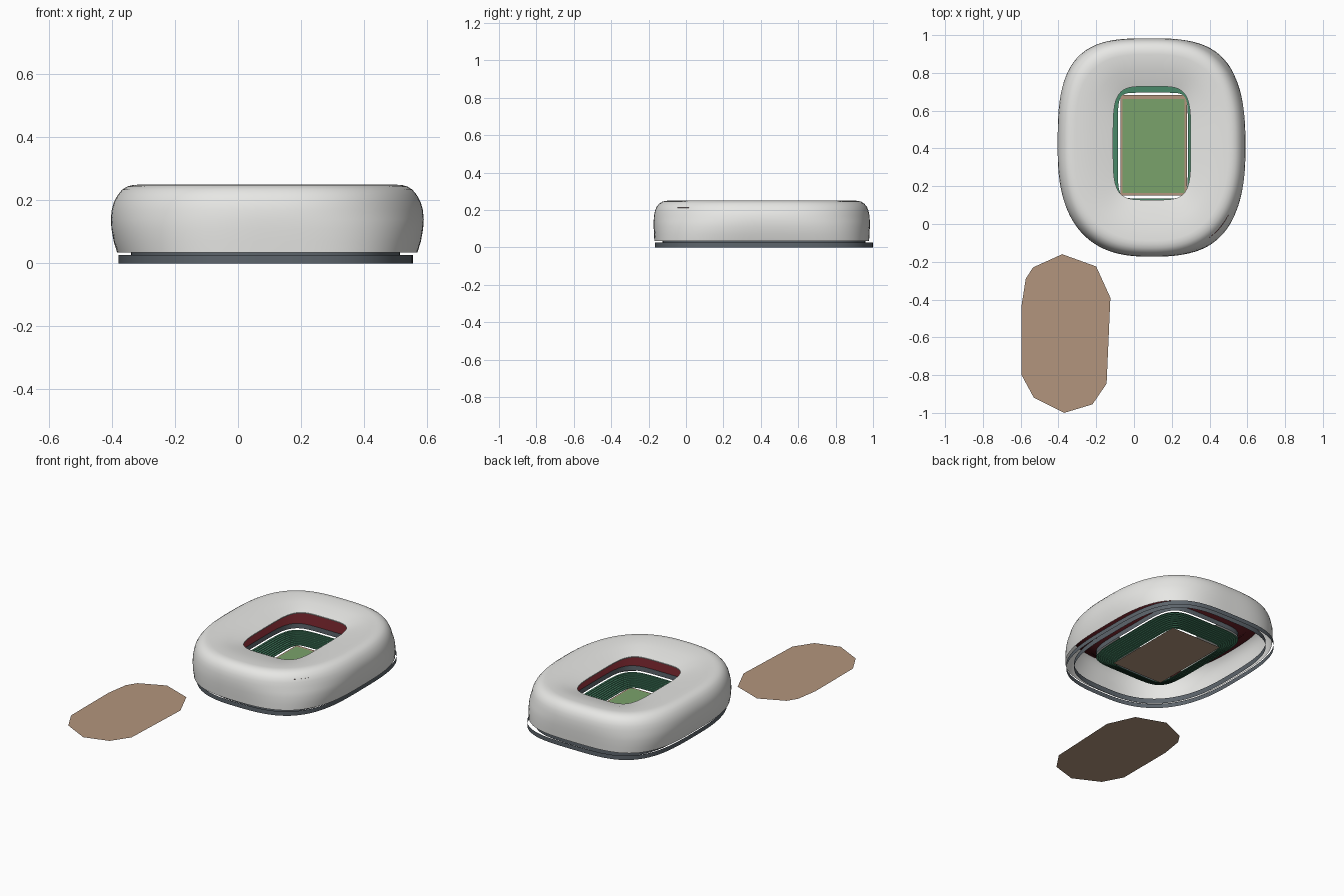
import bpy, bmesh, math

if "Cube" in bpy.data.objects:
    bpy.data.objects.remove(bpy.data.objects["Cube"])

SEG = 128

def material(name, rgb):
    m = bpy.data.materials.new(name)
    m.diffuse_color = (*rgb, 1)
    m.use_nodes = True
    m.node_tree.nodes["Principled BSDF"].inputs["Base Color"].default_value = m.diffuse_color
    return m

SHELL = material("shell light grey", (0.80, 0.80, 0.78))
GREY = material("slate grey", (0.11, 0.13, 0.15))
GREEN = material("seat green", (0.065, 0.25, 0.14))
RED = material("seat dark red", (0.10, 0.01, 0.014))
GRASS = material("grass green", (0.195, 0.36, 0.147))
EARTH = material("earth brown", (0.45, 0.30, 0.205))

def oval(cx, cy, a, b, n, z):
    """Rounded-rectangle ring; n is the squareness, or one value per quadrant."""
    if not isinstance(n, tuple):
        n = (n,) * 4
    pts = []
    for i in range(SEG):
        t = 2 * math.pi * i / SEG
        c, s = math.cos(t), math.sin(t)
        k = n[4 * i // SEG]
        r = (abs(c / a) ** k + abs(s / b) ** k) ** (-1 / k)
        pts.append((cx + r * c, cy + r * s, z))
    return pts

def blend(r0, r1, t, z):
    return [(p[0] + (q[0] - p[0]) * t, p[1] + (q[1] - p[1]) * t, z) for p, q in zip(r0, r1)]

def make(name, bm, mat, smooth=False):
    me = bpy.data.meshes.new(name)
    bm.to_mesh(me)
    bm.free()
    me.materials.append(mat)
    ob = bpy.data.objects.new(name, me)
    bpy.context.collection.objects.link(ob)
    if smooth:
        bpy.ops.object.select_all(action='DESELECT')
        ob.select_set(True)
        bpy.context.view_layer.objects.active = ob
        bpy.ops.object.shade_smooth_by_angle(angle=math.radians(35))
    return ob

def loft(name, rings, mat, smooth=True):
    """Skin rings; order runs bottom to top or outer to inner."""
    bm = bmesh.new()
    vs = [[bm.verts.new(p) for p in ring] for ring in rings]
    for lo, hi in zip(vs, vs[1:]):
        for j in range(SEG):
            k = (j + 1) % SEG
            bm.faces.new((lo[j], lo[k], hi[k], hi[j]))
    return make(name, bm, mat, smooth)

def polygon(name, pts, z, mat):
    bm = bmesh.new()
    f = bm.faces.new([bm.verts.new((x, y, z)) for x, y in pts])
    f.normal_update()
    if f.normal.z < 0:
        f.normal_flip()
    return make(name, bm, mat)

# outer shell: bulging wall with squarer foot, rounded shoulder, roof dipping to the opening
def shell(inset_x, inset_y, z):
    k = max(0, (.17 - z) / .135)
    n = (2.65 + .6 * k, 3.1 + .4 * k, 2.5 + .2 * k, 2.45 + .55 * k)
    return oval(0.093, 0.405, 0.497 - inset_x, 0.578 - inset_y, n, z)

profile = [(.020, .004, .035), (.009, .002, .07), (.002, 0, .11), (0, 0, .14), (.003, .002, .17),
           (.010, .007, .195), (.022, .016, .217), (.036, .03, .234), (.052, .046, .244),
           (.070, .065, .249), (.09, .085, .25)]
rings = [shell(*p) for p in profile]
opening = oval(0.095, 0.428, 0.205, 0.30, 4.5, 0.212)
rings += [blend(rings[-1], opening, .5, .238), opening, oval(0.095, 0.428, 0.205, 0.30, 4.5, 0.206)]
loft("roof_shell", rings, SHELL)

# two thin concentric plinth bands under the shell
def base(inset, z):
    return oval(0.0875, 0.417, 0.4675 - inset, 0.583 - inset, (3.5, 3.5, 2.5, 3.2), z)

loft("plinth_band", [base(0, 0), base(0, .027)], GREY)
loft("plinth_neck", [base(.04, .005), base(.04, .037)], GREY)

# lower stand: stepped rows of seats
def bowl(offset, z):
    return oval(0.1, 0.415, 0.185 + offset, 0.28 + offset, 8 - offset * 25, z)

ROWS, DEPTH, LOW, HIGH = 9, 0.10, 0.014, 0.060
RISE = (HIGH - LOW) / ROWS
steps = [bowl(0, LOW)]
for i in range(ROWS):
    z = LOW + RISE * (i + 1)
    steps += [bowl(DEPTH * i / ROWS, z), bowl(DEPTH * (i + 1) / ROWS, z)]
loft("lower_stand", steps[::-1], GREEN, smooth=False)

# fascia floating above the lower stand, leaving an open slot
loft("balcony_fascia", [bowl(.10, .100), bowl(.10, .070)], GREY)

# upper stand rising to the shell wall
loft("upper_stand", [oval(0.093, 0.405, .462, .543, (2.6, 2.9, 2.4, 2.85), .213), bowl(.10, .100)], RED)

# pitch: earth border with grass laid on it
def rect(x0, x1, y0, y1):
    return [(x0, y0), (x1, y0), (x1, y1), (x0, y1)]

polygon("pitch_border", rect(-.072, .28, .15, .682), .013, EARTH)
polygon("pitch_grass", rect(-.06, .267, .163, .662), .016, GRASS)

# separate flat ground patch
polygon("ground_patch", [(-.38, -.16), (-.20, -.225), (-.125, -.39), (-.145, -.845), (-.22, -.955),
                         (-.37, -1.0), (-.53, -.92), (-.595, -.80), (-.595, -.43), (-.573, -.29),
                         (-.535, -.23)], 0, EARTH)
